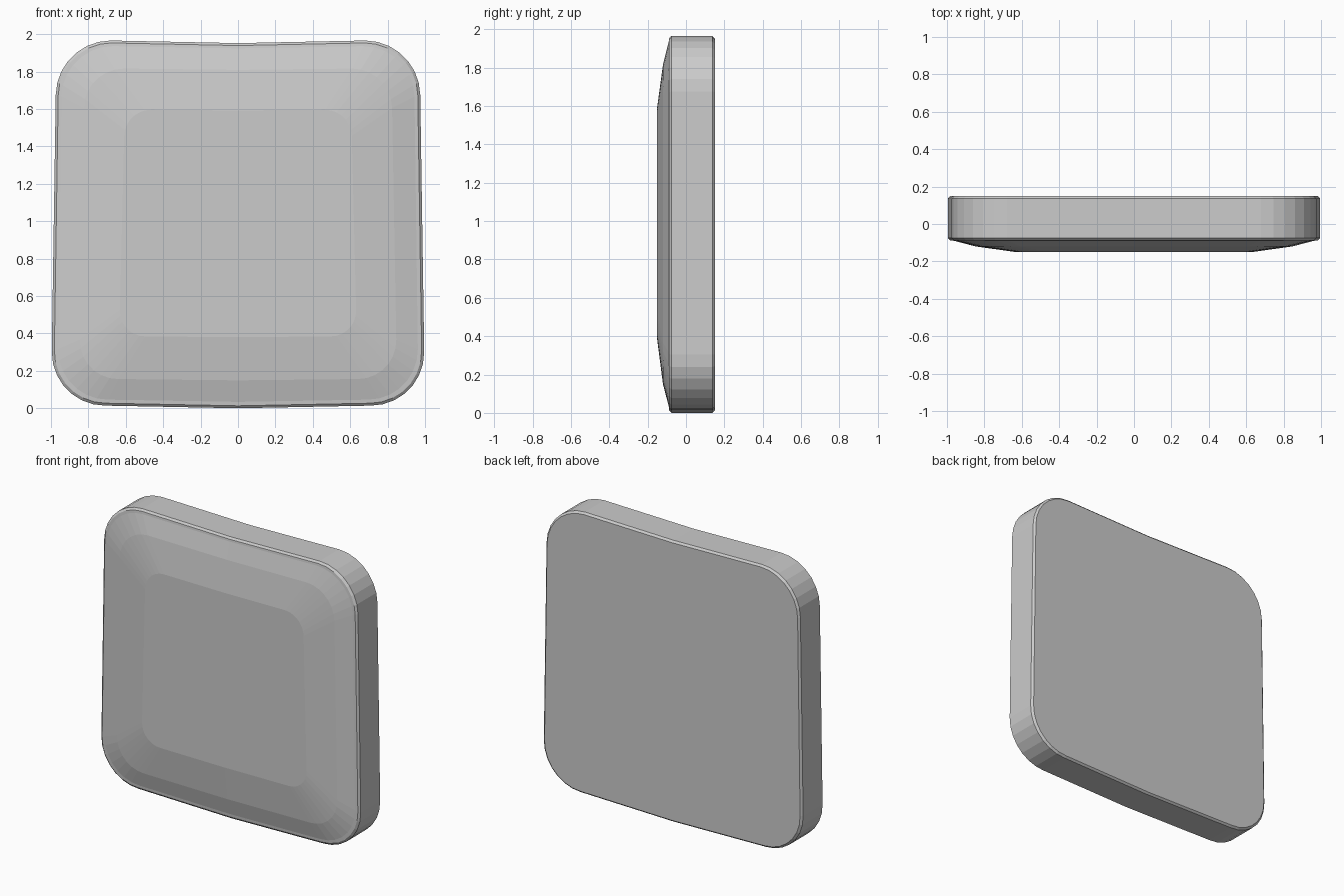
import bpy, bmesh, math

if "Cube" in bpy.data.objects:
    bpy.data.objects.remove(bpy.data.objects["Cube"])

SEGS = 7  # facets per rounded corner


def ring(y, w_bot, w_top, z0, z1, r, bow):
    """Rounded, slightly tapered outline; bow lowers the middle of top and bottom edges."""
    def corner(sx, top):
        pts = []
        for i in range(SEGS + 1):
            a = math.pi / 2 * i / SEGS
            z = (z1 - r + r * math.sin(a)) if top else (z0 + r - r * math.sin(a))
            w = w_bot + (w_top - w_bot) * (z - z0) / (z1 - z0)
            pts.append((sx * (w - r + r * math.cos(a)), y, z))
        return pts
    pts = corner(1, True) + [(0, y, z1 - bow)]
    pts += corner(-1, True)[::-1] + corner(-1, False)
    pts += [(0, y, z0 - bow)] + corner(1, False)[::-1]
    return pts


# Outlines from back to front: y, bottom/top half width, z range, corner radius, bow
sections = [
    (0.150, 0.985, 0.958, 0.030, 1.957, 0.28, 0.014),
    (0.137, 1.000, 0.970, 0.018, 1.970, 0.29, 0.014),
    (-0.076, 1.000, 0.970, 0.018, 1.970, 0.29, 0.014),
    (-0.088, 0.986, 0.957, 0.031, 1.957, 0.28, 0.014),
    (-0.090, 0.965, 0.940, 0.050, 1.940, 0.27, 0.012),
    (-0.120, 0.850, 0.820, 0.160, 1.820, 0.21, 0.007),
    (-0.150, 0.635, 0.605, 0.388, 1.600, 0.14, 0.004),
]

# Cushion-fronted panel, lofted through the outlines
bm = bmesh.new()
loops = [[bm.verts.new(p) for p in ring(*s)] for s in sections]
n = len(loops[0])
for a, b in zip(loops, loops[1:]):
    for i in range(n):
        j = (i + 1) % n
        bm.faces.new((a[i], a[j], b[j], b[i]))
bm.faces.new(loops[0])
bm.faces.new(loops[-1])
bmesh.ops.recalc_face_normals(bm, faces=bm.faces)
# Set the lowest point on the ground
low = min(v.co.z for v in bm.verts)
bmesh.ops.translate(bm, verts=bm.verts, vec=(0, 0, -low))

mesh = bpy.data.meshes.new("cushion_panel")
bm.to_mesh(mesh)
bm.free()
panel = bpy.data.objects.new("cushion_panel", mesh)
bpy.context.collection.objects.link(panel)
